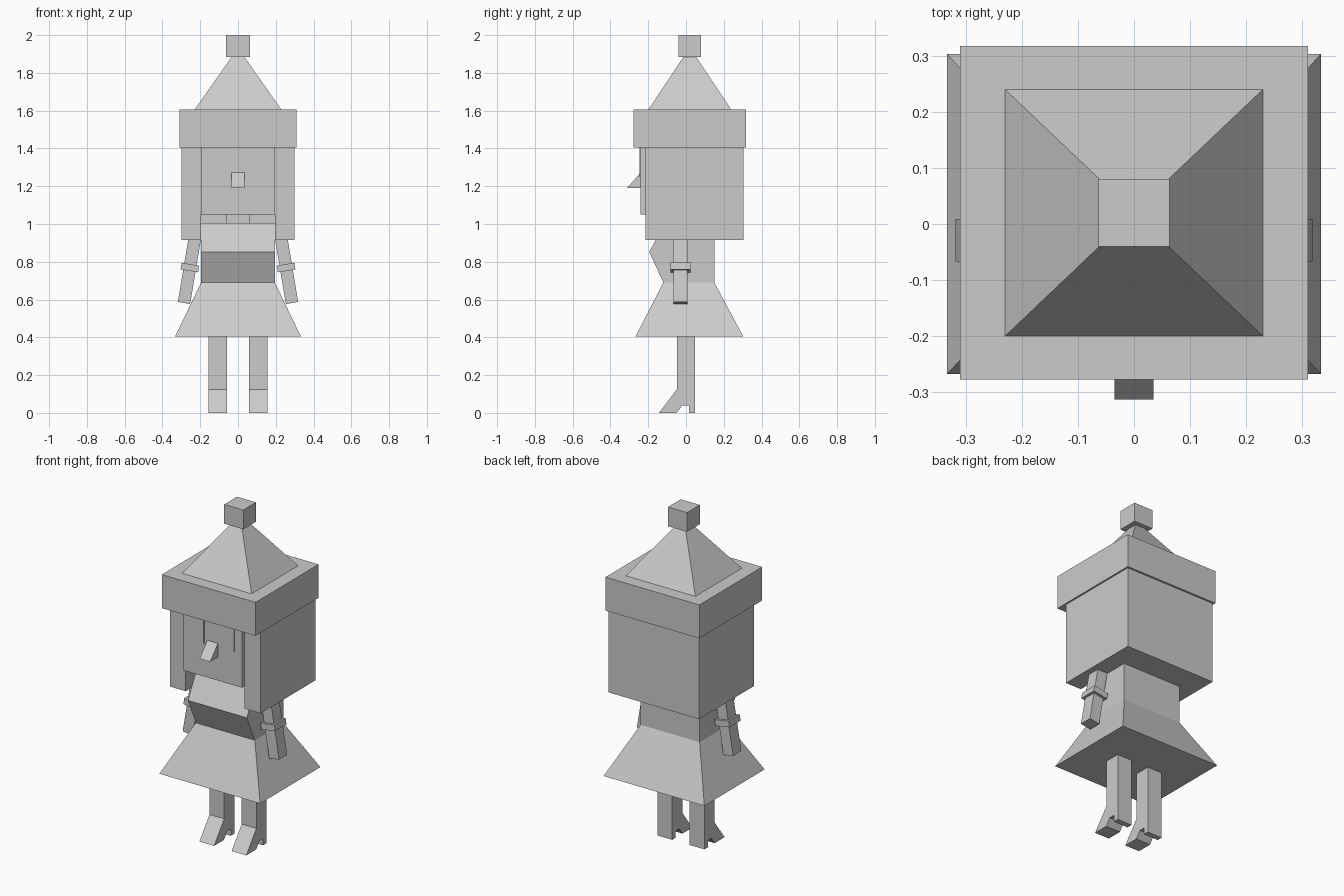
import bpy
import bmesh
import math
from mathutils import Matrix, Vector

old = bpy.data.objects.get("Cube")
if old:
    bpy.data.objects.remove(old, do_unlink=True)

grey = bpy.data.materials.new("plain grey")
grey.use_nodes = True
COLOUR = (0.6, 0.6, 0.6, 1)
grey.diffuse_color = COLOUR
grey.node_tree.nodes["Principled BSDF"].inputs["Base Color"].default_value = COLOUR


def finish(name, bm):
    bmesh.ops.recalc_face_normals(bm, faces=bm.faces)
    mesh = bpy.data.meshes.new(name)
    bm.to_mesh(mesh)
    bm.free()
    mesh.materials.append(grey)
    obj = bpy.data.objects.new(name, mesh)
    bpy.context.collection.objects.link(obj)
    return obj


def prism(name, outline, offset):
    """Extrude a closed outline of 3D points along an offset."""
    bm = bmesh.new()
    face = bm.faces.new([bm.verts.new(p) for p in outline])
    new = bmesh.ops.extrude_face_region(bm, geom=[face])["geom"]
    verts = [v for v in new if isinstance(v, bmesh.types.BMVert)]
    bmesh.ops.translate(bm, verts=verts, vec=offset)
    return finish(name, bm)


def side_prism(name, profile, x0, x1):
    return prism(name, [(x0, y, z) for y, z in profile], (x1 - x0, 0, 0))


def taper(name, low, high):
    """Box between two rectangles given as (x0, x1, y0, y1, z)."""
    bm = bmesh.new()
    rings = []
    for x0, x1, y0, y1, z in (low, high):
        corners = ((x0, y0), (x1, y0), (x1, y1), (x0, y1))
        rings.append([bm.verts.new((x, y, z)) for x, y in corners])
    a, b = rings
    bm.faces.new(a)
    bm.faces.new(b)
    for i in range(4):
        j = (i + 1) % 4
        bm.faces.new((a[i], a[j], b[j], b[i]))
    return finish(name, bm)


def box(name, x0, x1, y0, y1, z0, z1):
    return taper(name, (x0, x1, y0, y1, z0), (x0, x1, y0, y1, z1))


def tilted_box(name, size, centre, tilt):
    bm = bmesh.new()
    bmesh.ops.create_cube(bm, size=1, matrix=Matrix.Translation(centre)
                          @ Matrix.Rotation(tilt, 4, "Y")
                          @ Matrix.Diagonal((*size, 1)))
    return finish(name, bm)


# Hat
box("hat_brim", -0.31, 0.31, -0.277, 0.317, 1.405, 1.605)
taper("hat_cone", (-0.23, 0.23, -0.2, 0.24, 1.605), (-0.03, 0.03, -0.01, 0.05, 1.89))
box("hat_bobble", -0.063, 0.063, -0.04, 0.08, 1.885, 2.0)

# Hair wraps the sides and back of the head
hair = [(-0.3, -0.215), (-0.195, -0.215), (-0.195, 0.15), (0.195, 0.15),
        (0.195, -0.215), (0.3, -0.215), (0.3, 0.305), (-0.3, 0.305)]
prism("hair", [(x, y, 0.915) for x, y in hair], (0, 0, 0.49))

# Head, nose and neck
box("head", -0.195, 0.195, -0.24, 0.15, 1.05, 1.405)
side_prism("nose", [(-0.313, 1.19), (-0.24, 1.19), (-0.24, 1.272)], -0.035, 0.035)
box("neck", -0.06, 0.06, -0.06, 0.06, 1.0, 1.05)

# Body
side_prism("torso", [(-0.11, 1.005), (-0.195, 0.853), (-0.12, 0.69),
                     (0.15, 0.69), (0.15, 1.005)], -0.195, 0.195)
taper("skirt", (-0.333, 0.333, -0.267, 0.303, 0.405), (-0.195, 0.195, -0.12, 0.15, 0.69))

# Paired parts
leg_profile = [(-0.048, 0.405), (-0.048, 0.125), (-0.143, 0), (-0.05, 0), (-0.02, 0.04),
               (0.015, 0.04), (0.015, 0), (0.048, 0), (0.048, 0.405)]
for side, s in (("left", 1), ("right", -1)):
    box(side + "_eye", *sorted((s * 0.055, s * 0.145)), -0.246, -0.24, 1.25, 1.405)
    side_prism(side + "_leg", leg_profile, s * 0.058, s * 0.155)

    # Arm hangs outwards from the shoulder, with a cuff around it
    tilt = -s * math.radians(9.5)
    hand = Vector((s * 0.286, -0.029, 0.582))
    up = Vector((math.sin(tilt), 0, math.cos(tilt)))
    tilted_box(side + "_arm", (0.066, 0.076, 0.4), hand + up * 0.2, tilt)
    tilted_box(side + "_cuff", (0.094, 0.106, 0.036), hand + up * 0.19, tilt)
